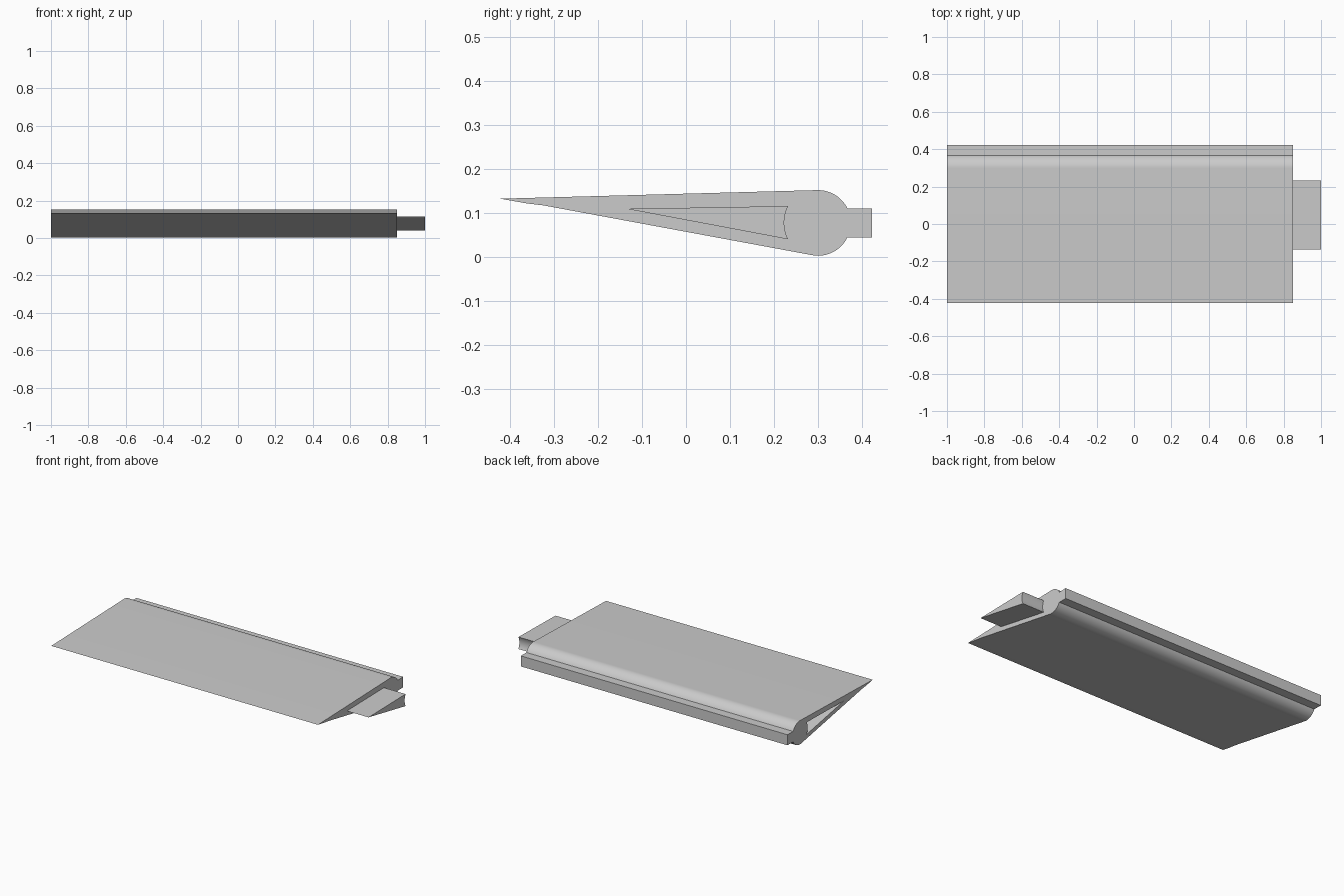
import bpy
import bmesh
from math import sin, cos, radians

default = bpy.data.objects.get("Cube")
if default:
    bpy.data.objects.remove(default, do_unlink=True)

GREY = (0.6, 0.6, 0.6)
grey = bpy.data.materials.new("plain grey")
grey.use_nodes = True
grey.diffuse_color = (*GREY, 1)
grey.node_tree.nodes["Principled BSDF"].inputs["Base Color"].default_value = (*GREY, 1)


def arc(cy, cz, radius, start, end, steps):
    """Points on a circle in the y-z plane, angles in degrees."""
    angles = [radians(start + (end - start) * i / steps) for i in range(steps + 1)]
    return [(cy + radius * cos(a), cz + radius * sin(a)) for a in angles]


def extrude_profile(name, profile, x0, x1):
    """Solid with a y-z profile running along x."""
    bm = bmesh.new()
    face = bm.faces.new([bm.verts.new((x0, y, z)) for y, z in profile])
    grown = bmesh.ops.extrude_face_region(bm, geom=[face])
    verts = [v for v in grown["geom"] if isinstance(v, bmesh.types.BMVert)]
    bmesh.ops.translate(bm, verts=verts, vec=(x1 - x0, 0, 0))
    if not any(f.is_valid and all(abs(v.co.x - x0) < 1e-6 for v in f.verts) for f in bm.faces):
        bm.faces.new([v for v in bm.verts if v not in verts])
    bmesh.ops.recalc_face_normals(bm, faces=bm.faces[:])
    mesh = bpy.data.meshes.new(name)
    bm.to_mesh(mesh)
    bm.free()
    mesh.materials.append(grey)
    obj = bpy.data.objects.new(name, mesh)
    bpy.context.collection.objects.link(obj)
    return obj


def smooth(obj):
    obj.data.shade_smooth()
    obj.data.set_sharp_from_angle(angle=radians(25))


# Tapered slat with a rounded shoulder and a square rib along the back
blade_profile = (
    [(-0.422, 0.132)]
    + arc(0.3, 0.077, 0.0745, 91.5, 26, 14)
    + [(0.423, 0.11), (0.423, 0.044)]
    + arc(0.3, 0.077, 0.0745, -26, -100, 16)
    + [(-0.325, 0.117), (-0.36, 0.121)]
)
blade = extrude_profile("blade", blade_profile, -1.0, 0.85)

# Wedge with a hollow back edge, shared by the tenon and its socket
wedge_profile = [(-0.135, 0.109)] + arc(0.306, 0.0775, 0.083, 153, 207, 10)
tenon = extrude_profile("tenon", wedge_profile, 0.84, 1.0)

# Matching socket in the opposite end
cutter = extrude_profile("socket_cutter", wedge_profile, -1.1, -0.85)
cutter.hide_render = True
cut = blade.modifiers.new("socket", "BOOLEAN")
cut.operation = "DIFFERENCE"
cut.solver = "EXACT"
cut.object = cutter
bpy.context.view_layer.objects.active = blade
bpy.ops.object.modifier_apply(modifier=cut.name)
bpy.data.objects.remove(cutter, do_unlink=True)

for part in (blade, tenon):
    smooth(part)
